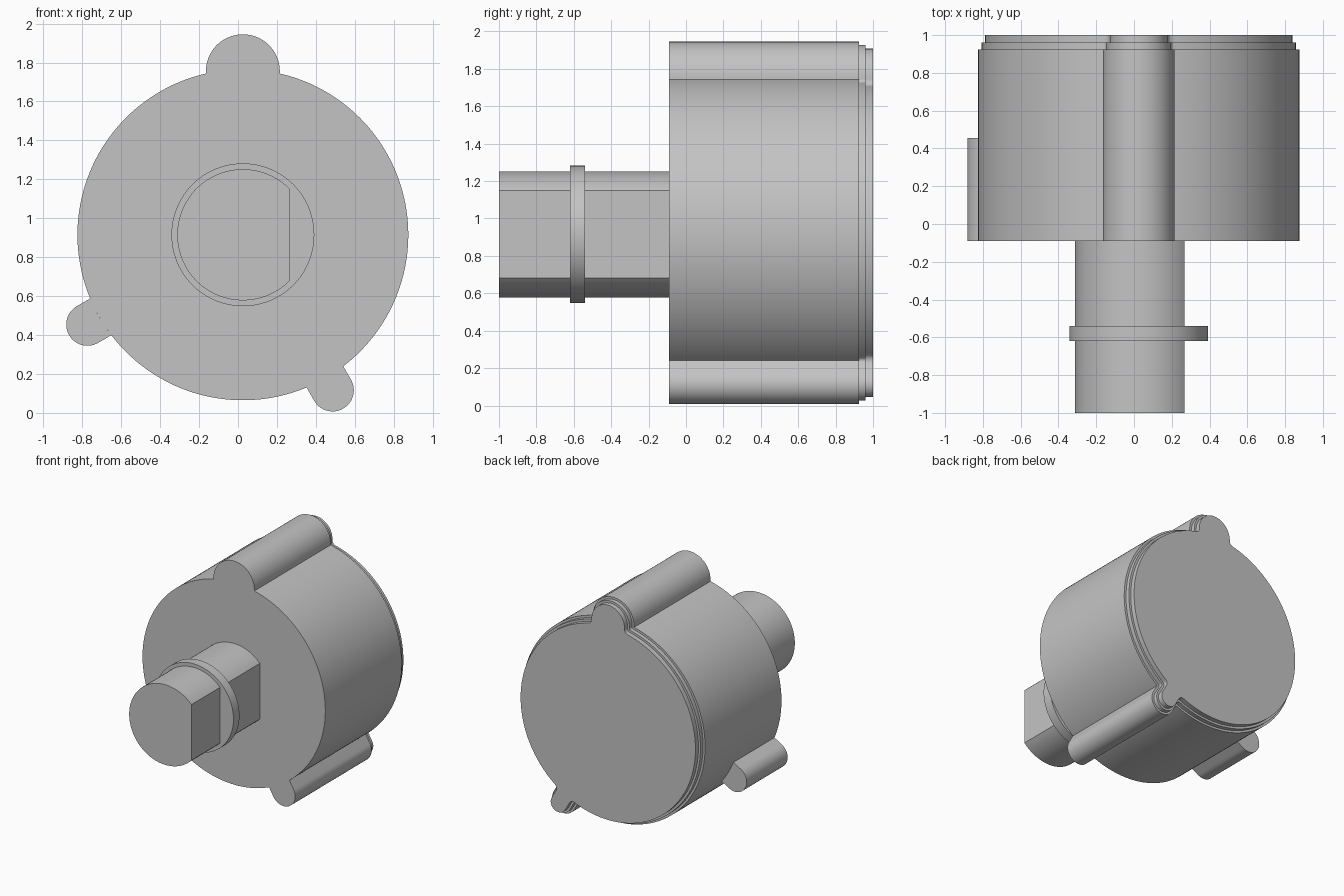
import bpy
import bmesh
from math import asin, cos, pi, radians, sin, sqrt
from mathutils import Vector

if "Cube" in bpy.data.objects:
    bpy.data.objects.remove(bpy.data.objects["Cube"], do_unlink=True)

AXIS = Vector((0.025, 0.915))     # centre of the housing in x, z
BODY_R = 0.85
FRONT = -0.09

grey = bpy.data.materials.new("plain_grey")
grey.use_nodes = True
grey.diffuse_color = (0.55, 0.55, 0.55, 1)
grey.node_tree.nodes["Principled BSDF"].inputs["Base Color"].default_value = (0.55, 0.55, 0.55, 1)


def polar(angle, radius=1.0):
    return Vector((cos(angle), sin(angle))) * radius


def arc(centre, radius, start, end, steps):
    return [centre + polar(start + (end - start) * i / steps, radius) for i in range(steps + 1)]


def lug_outline(angle, distance, radius, inset=0.0):
    """Outline of one rounded lug, from its root on the housing and back."""
    half = asin(radius / BODY_R)
    a, b = angle - half, angle + half
    root_a, root_b = polar(a, BODY_R), polar(b, BODY_R)
    points = arc(root_a, inset, a + pi, angle + pi / 2, 6)
    points += arc(polar(angle, distance), radius - inset, angle - pi / 2, angle + pi / 2, 32)
    points += arc(root_b, inset, angle - pi / 2, b - pi, 6)
    return points, a, b


def housing_outline(lugs, inset):
    """Round housing joined with its lugs, the whole outline inset evenly."""
    parts = [lug_outline(*lug, inset) for lug in lugs]
    points = []
    for i, (lug_points, _, end) in enumerate(parts):
        next_start = parts[(i + 1) % len(parts)][1]
        while next_start < end:
            next_start += 2 * pi
        points += lug_points + arc(Vector((0, 0)), BODY_R - inset, end, next_start, 80)[1:-1]
    return points


def loft(name, layers):
    """Closed solid through (y, outline) layers along the shaft direction."""
    bm = bmesh.new()
    rings = [[bm.verts.new((AXIS.x + p.x, y, AXIS.y + p.y)) for p in outline]
             for y, outline in layers]
    for low, high in zip(rings, rings[1:]):
        for i in range(len(low)):
            j = (i + 1) % len(low)
            bm.faces.new((low[i], low[j], high[j], high[i]))
    bm.faces.new(rings[0])
    bm.faces.new(rings[-1])
    bmesh.ops.remove_doubles(bm, verts=bm.verts, dist=1e-5)
    bmesh.ops.recalc_face_normals(bm, faces=bm.faces)
    mesh = bpy.data.meshes.new(name)
    bm.to_mesh(mesh)
    bm.free()
    mesh.materials.append(grey)
    obj = bpy.data.objects.new(name, mesh)
    bpy.context.collection.objects.link(obj)
    bpy.ops.object.select_all(action="DESELECT")
    obj.select_set(True)
    bpy.context.view_layer.objects.active = obj
    bpy.ops.object.shade_smooth_by_angle(angle=radians(30))
    return obj


# Housing with top and lower lugs, stepped in twice at the back
full_lugs = [(radians(-60), 0.922, 0.109), (radians(90), 0.84, 0.19)]
steps = [(FRONT, 0), (0.925, 0), (0.925, 0.0185), (0.96, 0.0185), (0.96, 0.037), (1, 0.037)]
loft("housing", [(y, housing_outline(full_lugs, inset)) for y, inset in steps])

# Short lug on the right side, its inner face following the housing
outline, start, end = lug_outline(radians(210), 0.922, 0.109)
outline = outline[6:-6] + arc(Vector((0, 0)), BODY_R, end, start, 12)[1:-1]
loft("short_lug", [(FRONT, outline), (0.455, outline)])

# Shaft with a flat on its left side
SHAFT_R, FLAT_X = 0.337, 0.242
flat_angle = asin(sqrt(SHAFT_R ** 2 - FLAT_X ** 2) / SHAFT_R)
shaft = arc(Vector((0, 0)), SHAFT_R, flat_angle, 2 * pi - flat_angle, 96)
loft("flatted_shaft", [(-1, shaft), (FRONT, shaft)])

# Collar around the shaft
collar = arc(Vector((0, 0)), 0.367, 0, 2 * pi, 96)[:-1]
loft("shaft_collar", [(-0.62, collar), (-0.54, collar)])
